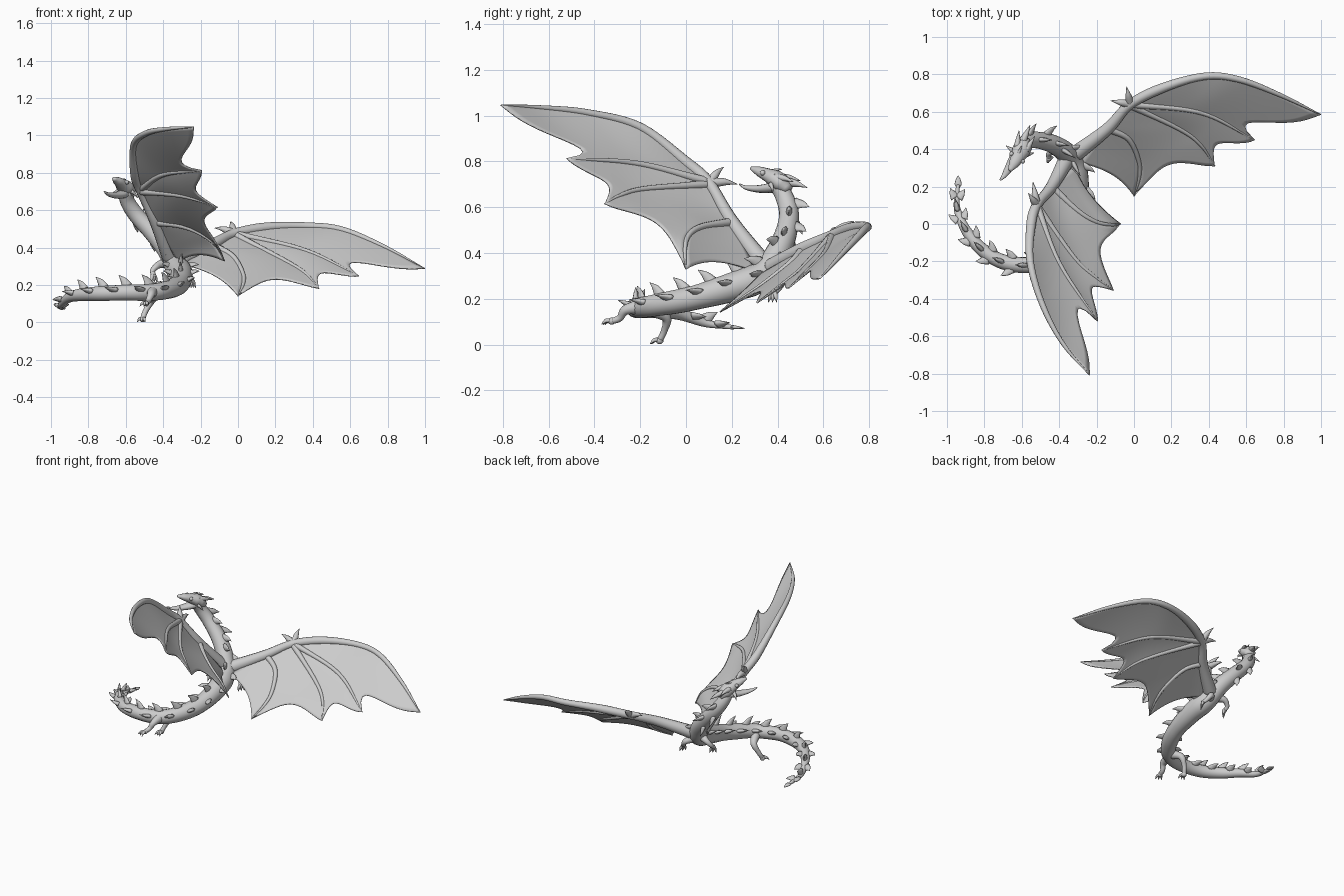
import bpy, bmesh
from mathutils import Vector as V
from math import sin, cos, pi

if "Cube" in bpy.data.objects:
    bpy.data.objects.remove(bpy.data.objects["Cube"])


def sample(pts, n):
    """Catmull-Rom through points, n+1 samples evenly spaced in length."""
    p = [V(q) for q in pts]
    p = [2 * p[0] - p[1]] + p + [2 * p[-1] - p[-2]]
    dense = []
    for i in range(1, len(p) - 2):
        a, b, c, d = p[i - 1:i + 3]
        for k in range(16):
            t = k / 16
            dense.append(0.5 * (2 * b + (c - a) * t + (2 * a - 5 * b + 4 * c - d) * t * t
                                + (3 * b - a - 3 * c + d) * t ** 3))
    dense.append(p[-2])
    L = [0]
    for a, b in zip(dense, dense[1:]):
        L.append(L[-1] + (b - a).length)
    out, j = [], 0
    for k in range(n + 1):
        s = L[-1] * k / n
        while j < len(L) - 2 and L[j + 1] < s:
            j += 1
        out.append(dense[j].lerp(dense[j + 1], min(1, (s - L[j]) / max(1e-9, L[j + 1] - L[j]))))
    return out


def ramp(vals, t):
    x = t * (len(vals) - 1)
    i = min(int(x), len(vals) - 2)
    return vals[i] + (vals[i + 1] - vals[i]) * (x - i)


def tube(bm, pts, radii, n=16, sides=12, flat=1.0, ref=(0, 0, 1)):
    """Tapered swept limb; flat squashes it along the ref direction."""
    c = sample(pts, n)
    rings, side = [], None
    for i, q in enumerate(c):
        t = (c[min(i + 1, n)] - c[max(i - 1, 0)]).normalized()
        if side is None:
            side = t.cross(V(ref))
            if side.length < 0.05:
                side = t.cross(V((1, 0.3, 0)))
        side = (side - t * side.dot(t)).normalized()
        up, r = side.cross(t), ramp(radii, i / n)
        rings.append([bm.verts.new(q + r * (side * cos(2 * pi * k / sides)
                      + up * flat * sin(2 * pi * k / sides))) for k in range(sides)])
    for a, b in zip(rings, rings[1:]):
        for k in range(sides):
            bm.faces.new((a[k], a[k - 1], b[k - 1], b[k]))
    bm.faces.new(rings[0])
    bm.faces.new(rings[-1][::-1])


def ball(bm, pos, r):
    geo = bmesh.ops.create_uvsphere(bm, u_segments=14, v_segments=10, radius=r)
    bmesh.ops.translate(bm, verts=geo['verts'], vec=V(pos))


def finish(name, bm, thick=0):
    bmesh.ops.recalc_face_normals(bm, faces=bm.faces)
    me = bpy.data.meshes.new(name)
    bm.to_mesh(me)
    bm.free()
    for f in me.polygons:
        f.use_smooth = True
    ob = bpy.data.objects.new(name, me)
    bpy.context.collection.objects.link(ob)
    if thick:
        m = ob.modifiers.new("thickness", 'SOLIDIFY')
        m.thickness, m.offset = thick, 0
    return ob


# Body, neck and tail as one winding tube from head to tail tip
spine = [(-.605, .395, .705), (-.59, .43, .645), (-.54, .45, .57), (-.455, .435, .48), (-.38, .395, .39),
         (-.33, .33, .30), (-.305, .2, .25), (-.32, .02, .20), (-.40, -.14, .17), (-.5, -.205, .16),
         (-.6, -.22, .16), (-.72, -.195, .155), (-.82, -.13, .15), (-.9, -.03, .135),
         (-.945, .08, .095), (-.945, .17, .08), (-.94, .21, .075)]
girth = [.036, .042, .046, .052, .058, .068, .062, .054, .052, .047, .044, .042, .039, .034, .026, .017, .009]
bm = bmesh.new()
tube(bm, spine, girth, 90, 16)
finish("body", bm)

# Tail blade
bm = bmesh.new()
tube(bm, [(-.941, .19, .077), (-.94, .22, .075), (-.94, .26, .07)], [.007, .02, .014, .001], 10, 10, .4)
finish("tail_blade", bm)

# Rows of spines: one along the back and one on each flank
bm = bmesh.new()
path, N = sample(spine, 90), 90
for row, ang in enumerate((0, 1.15, -1.15)):
    for i in range(6 + 3 * (row > 0), 88, 6):
        q, t = path[i], (path[i + 1] - path[i - 1]).normalized()
        up = V((.25, 1, .35)) if q.z > .42 else V((0, 0, 1))
        up = (up - t * up.dot(t)).normalized()
        out = up * cos(ang) + t.cross(up) * sin(ang)
        r = ramp(girth, i / N)
        h = (.036 + .35 * r) * (1 if row == 0 else .75)
        tube(bm, [q + out * r * .75 - t * .005, q + out * (r + h * .45) + t * .014, q + out * (r + h) + t * .04],
             [.03, .018, .001], 6, 8, .5, out.cross(t))
finish("back_spines", bm)

# Head: skull, open lower jaw, eyes, horns
bm = bmesh.new()
tube(bm, [(-.575, .45, .675), (-.60, .40, .718), (-.632, .34, .748), (-.665, .285, .77)],
     [.024, .048, .048, .036, .027, .01], 20, 14, .8)
tube(bm, [(-.60, .41, .69), (-.65, .33, .68), (-.69, .265, .685), (-.715, .235, .70)],
     [.036, .034, .026, .018, .005], 14, 12, .65)
for p in ((-.655, .375, .75), (-.595, .335, .75)):
    ball(bm, p, .012)
finish("head", bm)
bm = bmesh.new()
for a, b in (((-.625, .41, .73), (-.615, .50, .715)), ((-.58, .39, .73), (-.53, .47, .71)),
             ((-.60, .43, .71), (-.555, .53, .685)), ((-.64, .385, .70), (-.685, .42, .67)),
             ((-.57, .37, .70), (-.535, .38, .665)), ((-.62, .37, .75), (-.60, .42, .765))):
    a, b = V(a), V(b)
    tube(bm, [a, a.lerp(b, .5) + V((0, 0, .006)), b], [.19 * (b - a).length + .002, .13 * (b - a).length, .001], 6, 8)
finish("horns", bm)


# Legs with three toes each
def leg(name, pts, radii, toe_dir):
    bm = bmesh.new()
    tube(bm, pts, radii, 16, 12)
    end, d = V(pts[-1]), V(toe_dir).normalized()
    s = d.cross(V((0, 0, 1))).normalized()
    ball(bm, end, radii[-1] * 1.2)
    for k in (-1, 0, 1):
        e = end + (d + s * k * .55) * .04
        tube(bm, [end, end.lerp(e, .55) + V((0, 0, .006)), e - V((0, 0, .008))], [.011, .009, .001], 6, 8)
    finish(name, bm)


leg("inner_hind_leg", [(-.44, -.14, .15), (-.465, -.085, .115), (-.495, -.095, .06), (-.51, -.115, .018)],
    [.03, .022, .015, .014], (-.2, -1, -.2))
leg("outer_hind_leg", [(-.46, -.2, .165), (-.465, -.265, .15), (-.48, -.29, .115), (-.49, -.325, .102)],
    [.034, .024, .016, .013], (-.4, -1, -.2))
leg("left_foreleg", [(-.36, .35, .32), (-.42, .385, .31), (-.455, .375, .28), (-.455, .35, .26)],
    [.034, .024, .016, .012], (.2, -.2, -1))
leg("right_foreleg", [(-.33, .34, .29), (-.29, .415, .28), (-.26, .40, .24), (-.25, .385, .23)],
    [.034, .024, .016, .012], (.3, -.2, -1))


# Wing: arm, leading edge, fingers, claws and scalloped membrane
def wing(side, arm, lead, f2, f3, f4, root, claws, puff, tip_dip):
    bm = bmesh.new()
    tube(bm, arm + lead, [.044, .034, .026, .027, .021, .018, .015, .01, .003], 50, 12)
    for f in (f2, f3, f4):
        tube(bm, f, [.02, .015, .013, .01, .003], 24, 10)
    ball(bm, arm[0], .046)
    for f in (lead[0], f4[0]):
        ball(bm, f, .025)
    finish(side + "_wing_bones", bm)
    bm = bmesh.new()
    w = V(lead[0])
    for c in claws:
        c = V(c)
        tube(bm, [w, w.lerp(c, .55) + V((0, 0, .008)), c], [.024, .017, .001], 8, 8)
    finish(side + "_wing_claws", bm)
    bm = bmesh.new()
    # front rail, rear rail, scallop depth, skew of the scallop to the rear finger
    rails = [(lead, f2, tip_dip, 4), (f2, f3, .16, 2), (f3, [lead[0]] + f4, .18, 1.3),
             (f4, [f4[0], arm[1], root], .1, 1)]
    U, W = 24, 14
    for a, b, dip, skew in rails:
        a, b = sample(a, 96), sample(b, 96)
        peak = skew / (skew + 1)
        norm = peak ** skew * (1 - peak)
        grid = []
        for i in range(U + 1):
            row = []
            for j in range(W + 1):
                v = j / W
                x = i / U * (1 - dip * v ** skew * (1 - v) / norm) * 96
                k = min(int(x), 95)
                p = a[k].lerp(a[k + 1], x - k).lerp(b[k].lerp(b[k + 1], x - k), v)
                row.append(bm.verts.new(p + V(puff) * 4 * v * (1 - v) * x / 96))
            grid.append(row)
        for r, s in zip(grid, grid[1:]):
            for j in range(W):
                bm.faces.new((r[j], r[j + 1], s[j + 1], s[j]))
    bmesh.ops.remove_doubles(bm, verts=bm.verts, dist=1e-5)
    finish(side + "_wing_membrane", bm, .006)


wing("right", [(-.32, .37, .33), (-.14, .51, .415)],
     [(-.02, .64, .475), (.165, .732, .51), (.38, .79, .515), (.56, .773, .495), (.78, .69, .405), (.998, .585, .288)],
     [(-.02, .64, .475), (.36, .595, .385), (.645, .45, .248)],
     [(-.02, .635, .47), (.25, .505, .33), (.36, .42, .262), (.432, .31, .182)],
     [(-.14, .51, .415), (-.03, .455, .355), (.025, .34, .265), (.028, .25, .205), (0, .148, .142)],
     (-.29, .33, .31), [(-.04, .735, .54), (-.125, .66, .505)], (0, 0, .008), .17)
wing("left", [(-.36, .345, .34), (-.44, .20, .535)],
     [(-.52, .10, .705), (-.55, .0, .795), (-.555, -.2, .95), (-.49, -.43, 1.012), (-.38, -.64, 1.035), (-.237, -.808, 1.045)],
     [(-.52, .10, .71), (-.40, -.21, .79), (-.195, -.52, .813)],
     [(-.52, .10, .70), (-.32, -.18, .68), (-.2, -.29, .65), (-.11, -.355, .615)],
     [(-.44, .20, .535), (-.30, .07, .515), (-.20, .01, .475), (-.115, -.005, .41), (-.072, 0, .328)],
     (-.32, .31, .32), [(-.54, .225, .70), (-.565, .165, .775)], (-.015, 0, 0), .19)
